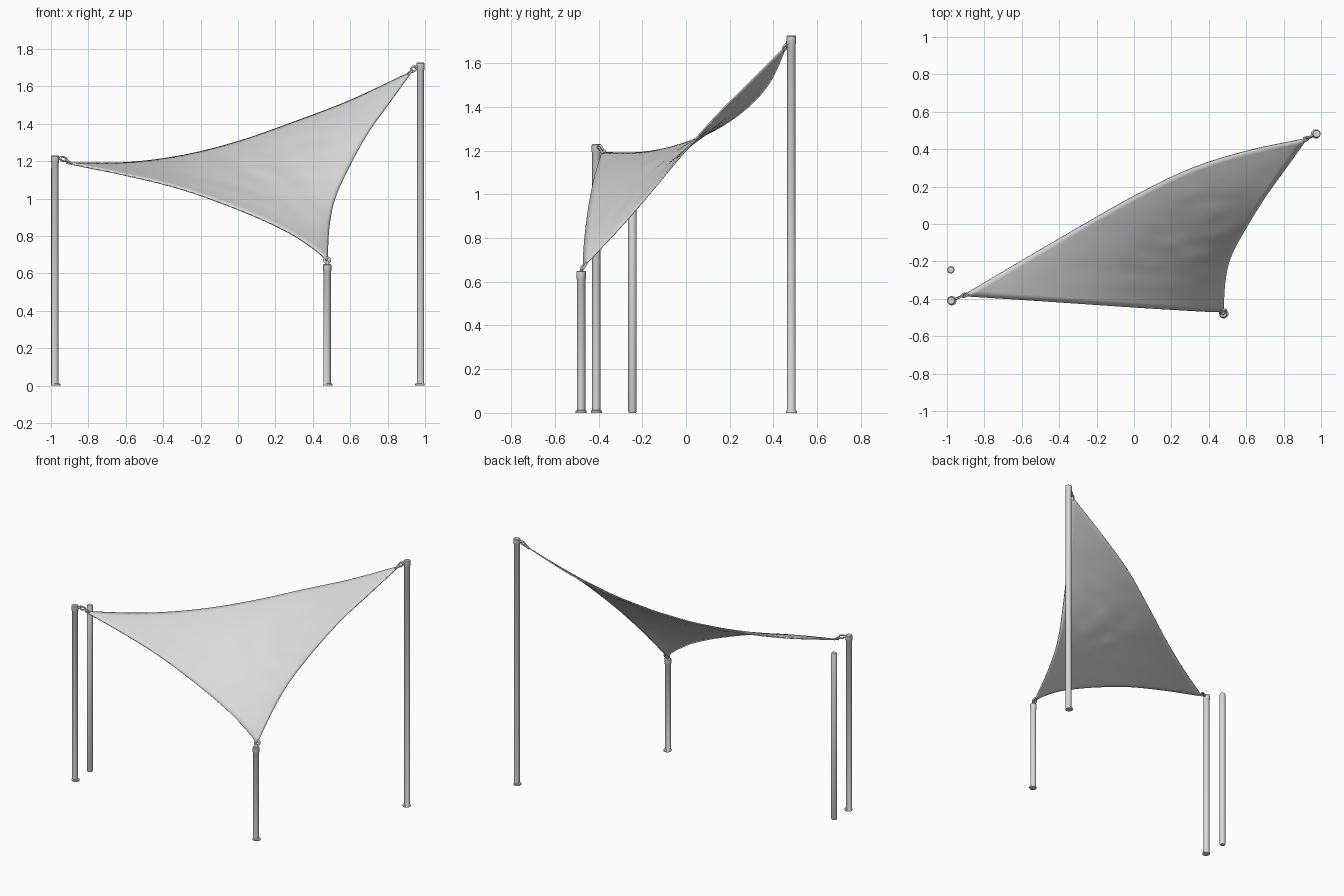
import bpy, bmesh, math
from mathutils import Vector, noise

if "Cube" in bpy.data.objects:
    bpy.data.objects.remove(bpy.data.objects["Cube"])

grey = bpy.data.materials.new("light grey")
grey.diffuse_color = (0.7, 0.7, 0.7, 1)
grey.use_nodes = True
grey.node_tree.nodes["Principled BSDF"].inputs["Base Color"].default_value = grey.diffuse_color


def finish(name, bm):
    bmesh.ops.recalc_face_normals(bm, faces=bm.faces)
    me = bpy.data.meshes.new(name)
    bm.to_mesh(me)
    bm.free()
    me.materials.append(grey)
    ob = bpy.data.objects.new(name, me)
    bpy.context.collection.objects.link(ob)
    bpy.context.view_layer.objects.active = ob
    bpy.ops.object.select_all(action='DESELECT')
    ob.select_set(True)
    bpy.ops.object.shade_smooth_by_angle(angle=math.radians(40))
    return ob


def lathe(name, x, y, profile, sides=20):
    """Closed turned shape from (radius, height, x shift) rings."""
    bm = bmesh.new()
    rings = []
    for r, z, dx in profile:
        rings.append([bm.verts.new((x + dx + r * math.cos(k * math.tau / sides),
                                    y + r * math.sin(k * math.tau / sides), z))
                      for k in range(sides)])
    for a, b in zip(rings, rings[1:]):
        for k in range(sides):
            m = (k + 1) % sides
            bm.faces.new((a[k], a[m], b[m], b[k]))
    bm.faces.new(rings[0])
    bm.faces.new(rings[-1])
    return finish(name, bm)


def tube(name, pts, r, cyclic=False):
    cu = bpy.data.curves.new(name, 'CURVE')
    cu.dimensions = '3D'
    cu.bevel_depth = r
    cu.bevel_resolution = 2
    cu.use_fill_caps = True
    sp = cu.splines.new('POLY')
    sp.points.add(len(pts) - 1)
    for p, c in zip(sp.points, pts):
        p.co = (*c, 1)
    sp.use_cyclic_u = cyclic
    sp.use_smooth = True
    cu.materials.append(grey)
    ob = bpy.data.objects.new(name, cu)
    bpy.context.collection.objects.link(ob)


def link(name, a, b, width, r, side):
    """Oval chain link from a to b, spread along side."""
    a, b = Vector(a), Vector(b)
    c, h = (a + b) / 2, (b - a) / 2
    s = Vector(side).normalized() * width
    tube(name, [c + h * math.cos(t * math.tau / 16) + s * math.sin(t * math.tau / 16)
                for t in range(16)], r, True)


# Posts with foot plates and caps
def post(name, x, y, h, foot, r=0.0195):
    lathe(name, x, y, [(0.025, 0, foot), (0.025, 0.009, foot), (r, 0.013, 0),
                       (r, h - 0.04, 0), (0.022, h - 0.036, 0),
                       (0.022, h - 0.004, 0), (0.018, h, 0)])


post("left_post", -0.978, -0.41, 1.23, 0.004)
post("front_post", 0.477, -0.48, 0.65, 0.003)
post("tall_post", 0.976, 0.482, 1.727, -0.004)
lathe("spare_post", -0.979, -0.245, [(0.016, 0, 0), (0.0195, 0.008, 0),
                                     (0.0195, 1.16, 0), (0.016, 1.168, 0)])

# Sail edges
A, B, C = (-0.92, -0.385, 1.19), (0.477, -0.47, 0.668), (0.93, 0.46, 1.68)
left_back = [A, (-0.6, -0.195, 1.192), (-0.3, -0.02, 1.23), (0, 0.15, 1.305),
             (0.3, 0.295, 1.41), (0.6, 0.39, 1.525), C]
left_front = [A, (-0.6, -0.405, 1.125), (-0.3, -0.425, 1.05), (0, -0.445, 0.942),
              (0.25, -0.46, 0.83), (0.4, -0.468, 0.735), B]
right = [B, (0.488, -0.3, 0.85), (0.52, -0.17, 1.0), (0.6, -0.02, 1.18),
         (0.7, 0.14, 1.36), (0.8, 0.28, 1.5), C]


def along(pts, t):
    """Smooth curve through the points."""
    p = [Vector(q) for q in pts]
    p = [2 * p[0] - p[1]] + p + [2 * p[-1] - p[-2]]
    s = t * (len(pts) - 1)
    i = min(int(s), len(pts) - 2)
    f = s - i
    a, b, c, d = p[i:i + 4]
    return 0.5 * (2 * b + (c - a) * f + (2 * a - 5 * b + 4 * c - d) * f * f
                  + (3 * b - a - 3 * c + d) * f ** 3)


# Sail: triangular grid between the edges, relaxed like stretched cloth
N = 40
bm = bmesh.new()
rows, inner = [], []
for i in range(N + 1):
    u, row = i / N, []
    for j in range(i + 1):
        v = j / i if i else 0
        co = (along(left_front, u).lerp(along(left_back, u), v)
              + u * (along(right, v) - Vector(B).lerp(Vector(C), v)))
        row.append(bm.verts.new(co))
        if 0 < j < i < N:
            inner.append((row[-1], (1 - u) * u * v * u * (1 - v) * u))
    rows.append(row)
for i in range(N):
    for j in range(i + 1):
        bm.faces.new((rows[i][j], rows[i + 1][j], rows[i + 1][j + 1]))
        if j < i:
            bm.faces.new((rows[i][j], rows[i + 1][j + 1], rows[i][j + 1]))
for _ in range(250):
    bmesh.ops.smooth_vert(bm, verts=[v for v, w in inner], factor=0.5,
                          use_axis_x=True, use_axis_y=True, use_axis_z=True)
# faint wrinkles
bm.normal_update()
for v, w in inner:
    v.co += v.normal * noise.noise(Vector((v.co.x * 6, v.co.y * 14, 0))) * 0.006 * min(1, w * 40)
sail = finish("shade_sail", bm)
mod = sail.modifiers.new("thickness", 'SOLIDIFY')
mod.thickness = 0.007
mod.offset = 0

# Shackles joining the sail corners to the posts
tube("left_eye_bolt", [(-0.978, -0.41, 1.212), (-0.945, -0.397, 1.216)], 0.007)
link("left_shackle", (-0.952, -0.4, 1.218), (-0.915, -0.383, 1.206), 0.011, 0.005, (0.3, 0, 1))
link("left_sail_ring", (-0.922, -0.386, 1.208), (-0.89, -0.374, 1.188), 0.009, 0.005, (-0.4, 1, 0))
tube("tall_eye_bolt", [(0.976, 0.482, 1.702), (0.945, 0.468, 1.704)], 0.007)
link("tall_shackle", (0.952, 0.47, 1.706), (0.925, 0.458, 1.68), 0.011, 0.005, (-0.6, 0, 0.7))
link("tall_sail_ring", (0.932, 0.461, 1.688), (0.905, 0.448, 1.66), 0.009, 0.005, (-0.5, 1, 0))
tube("front_eye_bolt", [(0.477, -0.48, 0.645), (0.477, -0.474, 0.668)], 0.008)
link("front_shackle", (0.477, -0.478, 0.657), (0.476, -0.458, 0.685), 0.016, 0.006, (1, 0.3, 0))
